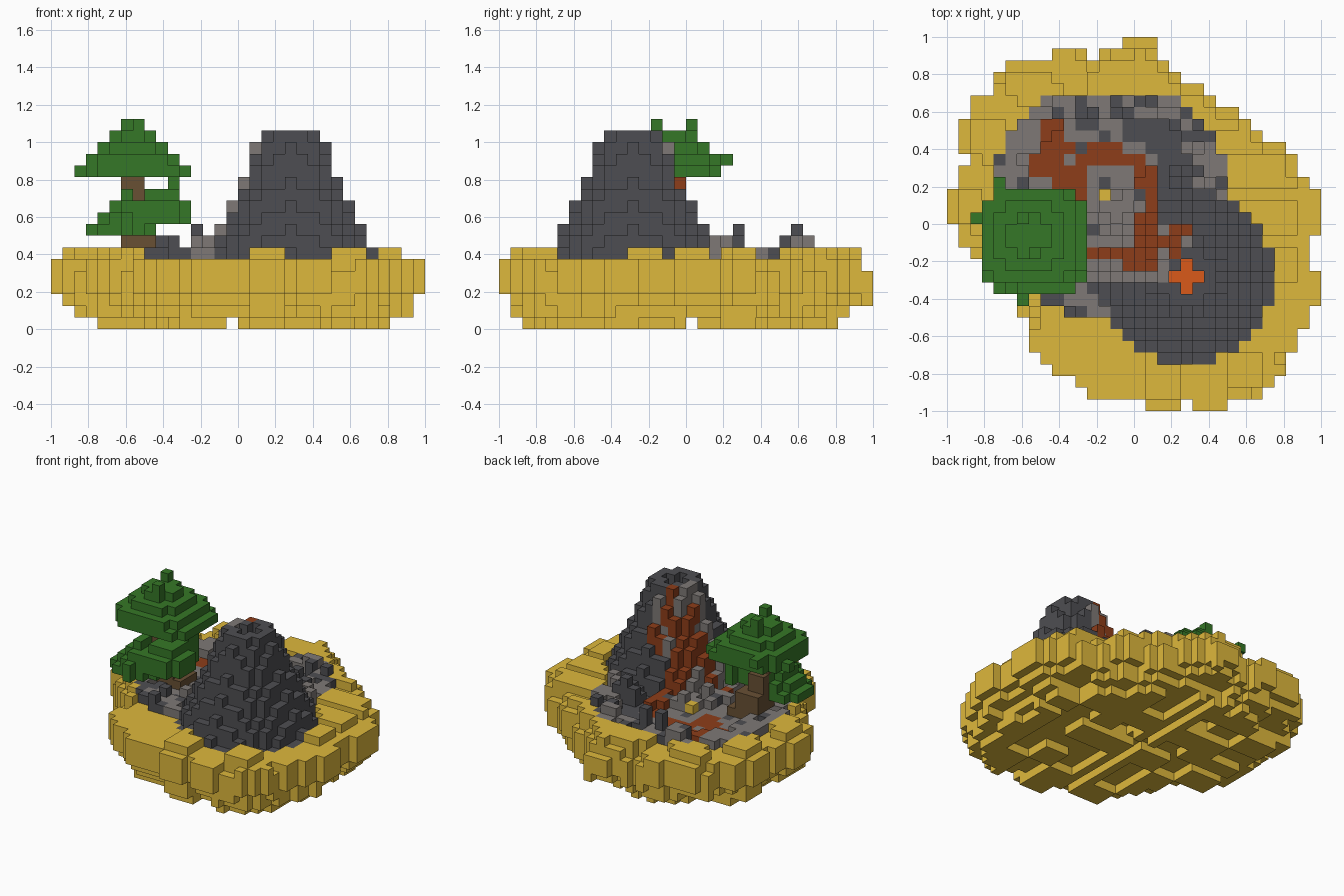
import bpy, bmesh, math, random
from mathutils import Vector

random.seed(7)
if "Cube" in bpy.data.objects:
    bpy.data.objects.remove(bpy.data.objects["Cube"], do_unlink=True)

UNIT = 0.0625  # edge of one block
COLOURS = {
    "sand": (0.73, 0.48, 0.045),
    "dark_rock": (0.076, 0.076, 0.084),
    "grey_rock": (0.21, 0.19, 0.18),
    "cooled_lava": (0.27, 0.047, 0.01),
    "hot_lava": (0.7, 0.1, 0.01),
    "leaf_green": (0.036, 0.185, 0.02),
    "bark_brown": (0.138, 0.08, 0.034),
}
names = list(COLOURS)
materials = []
for name, rgb in COLOURS.items():
    mat = bpy.data.materials.new(name)
    mat.use_nodes = True
    mat.diffuse_color = (*rgb, 1)
    shader = next(n for n in mat.node_tree.nodes if n.type == 'BSDF_PRINCIPLED')
    shader.inputs["Base Color"].default_value = (*rgb, 1)
    shader.inputs["Roughness"].default_value = 0.9
    materials.append(mat)

cells = {}  # block position -> (part, colour)


def put(part, colour, i, j, k):
    cells[i, j, k] = (part, colour)


def box(part, colour, xs, ys, zs):
    for i in range(xs[0], xs[1] + 1):
        for j in range(ys[0], ys[1] + 1):
            for k in range(zs[0], zs[1] + 1):
                put(part, colour, i, j, k)


def erode(shape):
    return {(i, j) for i, j in shape
            if {(i + 1, j), (i - 1, j), (i, j + 1), (i, j - 1)} <= shape}


# Island outline: first and last column of each row, front to back
starts = [17, 12, 11, 9, 8, 7, 7, 7, 6, 6, 5, 4, 3, 2, 1, 1,
          0, 0, 0, 1, 1, 2, 1, 1, 1, 2, 2, 4, 4, 5, 9, 15]
ends = [24, 27, 28, 29, 29, 30, 30, 31, 31, 32, 32, 32, 31, 31, 31, 32,
        32, 32, 32, 31, 30, 30, 29, 27, 26, 25, 23, 22, 20, 19, 18, 18]
outline = {(i, j) for j, (a, b) in enumerate(zip(starts, ends)) for i in range(a, b)}
outline -= {(20, 0), (12, 30)}
inner = erode(outline)
inner2 = erode(inner)
inner3 = erode(inner2)


def in_basin(i, j):
    return 8 <= j <= 26 and i <= 23 and (i - 13.5) ** 2 + (j - 17.5) ** 2 <= 110


def cone_dist(i, j):
    return math.hypot(i - 20, j - 11)


def rim_gap(i, j):
    # Breaks between the raised sand blocks along the front, right and back
    if j <= 10 and (i in (5, 27) or 8 <= i <= 16 or 20 <= i <= 23):
        return True
    if i > 19 and (5 <= j <= 10 or j in (14, 18, 22, 23)):
        return True
    angle = math.atan2(i - 15.5, 15.5 - j)
    return i >= 30 or (i < 16 and math.cos(14 * (angle - 0.17)) < -0.3)


# Sand island: clumps of sand of uneven depth, with a raised rim on top
clumps = {(a, b): random.random() for a in range(12) for b in range(12)}
for k, shape in enumerate([inner2, inner, outline, outline, outline, outline, inner]):
    for i, j in shape:
        clump = clumps[(i + 1) // 3, (j + 2) // 3]
        if k == 0 and (clump < 0.42 or i in (3, 15) or j == 16):
            continue
        if k == 0 and clump < 0.7 and (i, j) not in inner3:
            continue
        if k == 1 and (clump < 0.08 or clump < 0.5 and (i, j) not in inner2):
            continue
        if k == 2 and clump < 0.75 and (i, j) not in inner:
            continue
        if k == 5 and clump > 0.7 and (i, j) not in inner:
            continue
        if k == 6 and (rim_gap(i, j) or in_basin(i, j) or cone_dist(i, j) < 7.5):
            continue
        put("sand_island", "sand", i, j, k)

# Lava stream, as column and row ranges
stream = set()
for a, b, c, d in [(8, 9, 23, 24), (8, 10, 22, 22), (7, 9, 21, 21), (7, 11, 20, 20),
                   (9, 11, 19, 19), (10, 11, 18, 18), (12, 14, 22, 22), (11, 16, 21, 21),
                   (16, 17, 19, 20), (17, 17, 15, 18), (16, 16, 14, 16), (15, 17, 12, 13),
                   (12, 14, 13, 13), (17, 19, 14, 14), (19, 20, 15, 15), (19, 19, 13, 13)]:
    stream |= {(i, j) for i in range(a, b + 1) for j in range(c, d + 1)}


def rock_colour(i, j, height):
    if (i, j) in stream:
        return "cooled_lava"
    if (i - 12) ** 2 + (j - 18) ** 2 <= 34 or (12 <= i <= 18 and 11 <= j <= 15):
        return "grey_rock" if random.random() < 0.9 else "dark_rock"
    if i <= 20 and 14 <= j <= 15:
        return "grey_rock"
    if cone_dist(i, j) < 7.5 or (15 <= i <= 19 and 18 <= j <= 24):
        return "dark_rock"
    if j < 11 and height > 6:
        return "dark_rock"
    grey_share = 0.85 if i < 9 and j > 15 else 0.55
    return "grey_rock" if random.random() < grey_share else "dark_rock"


# Rocky basin with a ring of loose rocks
for i, j in sorted(inner):
    if not in_basin(i, j) or cone_dist(i, j) < 7.5:
        continue
    dist = math.hypot(i - 13.5, j - 17.5)
    height = 5
    if dist > 7.5:
        height = random.choice([6, 6, 7 + i % 2] if j < 12 else [5, 6, 6, 6, 7, 7])
        if i < 7 or j in (22, 23):
            height = min(height, 6)
    elif cone_dist(i, j) < 9.5:
        height = random.choice([5, 6, 6, 7])
    if (i, j) in stream:
        height = min(height, 6)
    colour = rock_colour(i, j, height)
    for k in range(5, height + 1):
        put("rock_basin", colour, i, j, k)
for i, j in [(20, 20), (14, 25), (12, 25)]:
    box("rock_basin", "dark_rock", (i, i), (j, j), (5, 8))
put("sand_lump", "sand", 13, 18, 6)

# Volcano cone: column heights fall with distance, steeper near the top
for i in range(12, 29):
    for j in range(3, 20):
        dist = cone_dist(i, j)
        if dist >= 7.5:
            continue
        height = min(16, math.floor(12.01 + (4 - dist) * (3 if dist < 4 else 2)))
        colour = rock_colour(i, j, height)
        for k in range(5, max(height, 5) + 1):
            # Lava only covers the top of a column
            buried = colour == "cooled_lava" and k < height - 1
            put("volcano_cone", "grey_rock" if buried else colour, i, j, k)

# Crater: opening with a cross of molten lava
for i, j in [(20, 11), (19, 11), (21, 11), (20, 10), (20, 12)]:
    for k in (15, 16):
        cells.pop((i, j, k), None)
    put("crater_lava", "hot_lava", i, j, 14)

# Tree trunk, leaning outwards
for xs, ys, zs in [((7, 9), (14, 16), (6, 6)), ((6, 8), (14, 16), (7, 8)),
                   ((6, 7), (13, 15), (9, 10)), ((6, 7), (13, 14), (11, 13))]:
    box("tree_trunk", "bark_brown", xs, ys, zs)


def leaves(part, cx, cy, rx, ry, k):
    # One rounded-square layer of foliage
    for i in range(32):
        for j in range(32):
            u, v = abs(i - cx) / rx, abs(j - cy) / ry
            if max(u, v) <= 1 and u + v <= 1.75:
                put(part, "leaf_green", i, j, k)


# Upper foliage, a stepped dome
for k, cx, rx, ry in [(13, 7, 4, 3.5), (14, 6.5, 3.5, 3.5), (15, 6.5, 2.5, 2.5),
                      (16, 6.5, 1.5, 1.5)]:
    leaves("upper_foliage", cx, 14.5, rx, ry, k)
for i, j, k in [(6, 16, 17), (7, 13, 17), (2, 16, 13), (4, 19, 14)]:
    put("upper_foliage", "leaf_green", i, j, k)

# Lower foliage, towards the front
for k, cx, rx, ry in [(8, 5.5, 2.5, 2.5), (9, 7.5, 3.5, 2.5), (10, 8, 3, 2.5), (11, 9, 1, 1.5)]:
    leaves("lower_foliage", cx, 12, rx, ry, k)
box("lower_foliage", "leaf_green", (6, 6), (11, 12), (11, 11))
box("lower_foliage", "leaf_green", (10, 10), (14, 15), (9, 12))
box("lower_foliage", "leaf_green", (6, 6), (9, 9), (8, 9))

# Build one mesh per part from the exposed block sides
SIDES = []
for axis in range(3):
    for sign in (-1, 1):
        normal = Vector((0, 0, 0))
        normal[axis] = sign
        u, v = Vector((0, 0, 0)), Vector((0, 0, 0))
        u[(axis + 1) % 3] = 1
        v[(axis + 2) % 3] = sign
        SIDES.append((normal, [normal - u - v, normal + u - v, normal + u + v, normal - u + v]))

for part in sorted({p for p, _ in cells.values()}):
    bm = bmesh.new()
    verts = {}
    for pos, (owner, colour) in cells.items():
        if owner != part:
            continue
        for normal, corners in SIDES:
            if tuple(int(p + n) for p, n in zip(pos, normal)) in cells:
                continue
            loop = []
            for corner in corners:
                key = tuple(int(p + (c + 1) / 2) for p, c in zip(pos, corner))
                if key not in verts:
                    verts[key] = bm.verts.new(((key[0] - 16) * UNIT, (key[1] - 16) * UNIT,
                                               key[2] * UNIT))
                loop.append(verts[key])
            face = bm.faces.new(loop)
            face.material_index = names.index(colour)
    mesh = bpy.data.meshes.new(part)
    bm.to_mesh(mesh)
    bm.free()
    for mat in materials:
        mesh.materials.append(mat)
    bpy.context.collection.objects.link(bpy.data.objects.new(part, mesh))
